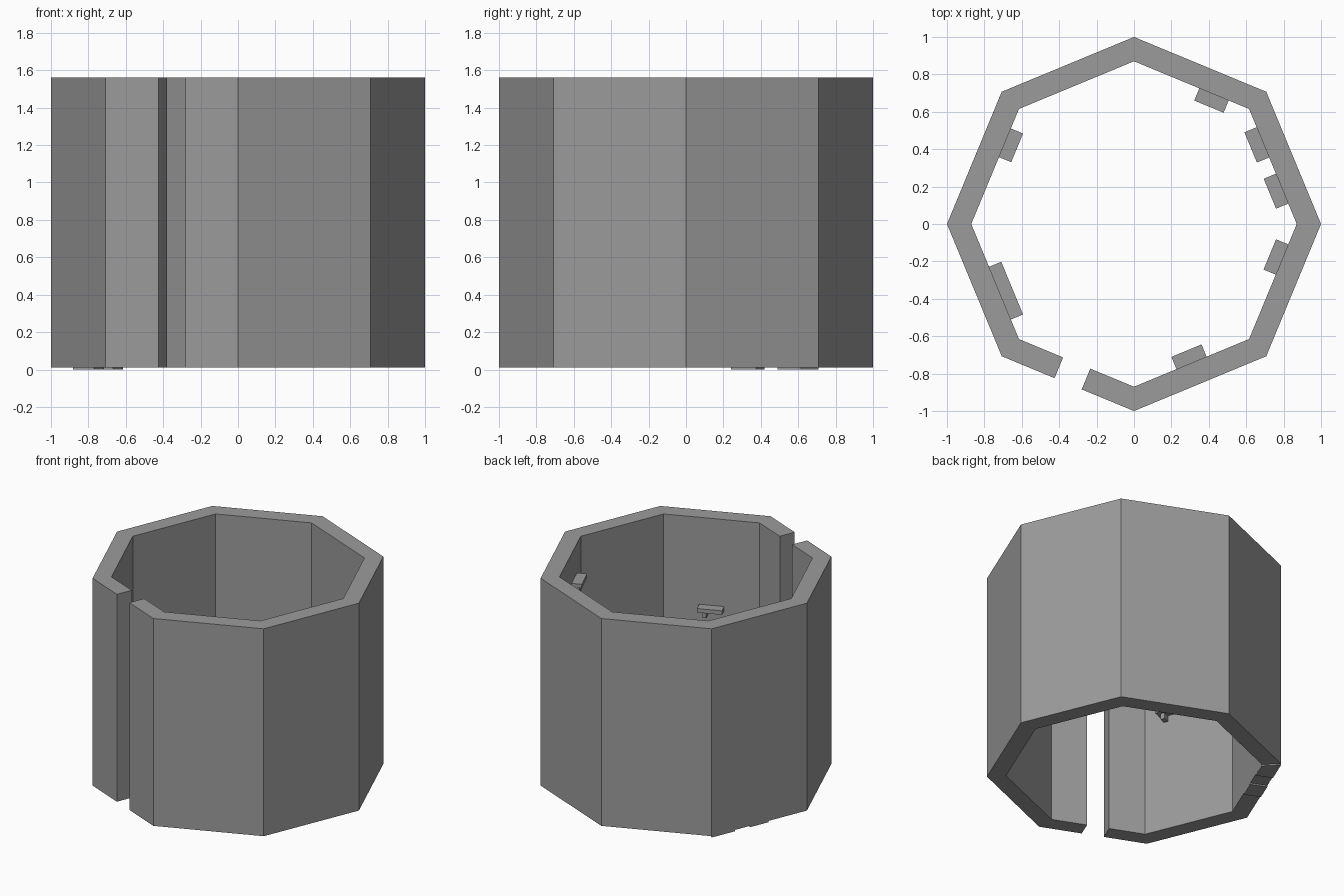
import bpy, bmesh
from math import radians, cos, sin
from mathutils import Vector

cube = bpy.data.objects.get("Cube")
if cube:
    bpy.data.objects.remove(cube, do_unlink=True)

stone = bpy.data.materials.new("stone_grey")
stone.use_nodes = True
GREY = (0.33, 0.33, 0.33, 1)
stone.diffuse_color = GREY
stone.node_tree.nodes["Principled BSDF"].inputs["Base Color"].default_value = GREY

OUTER, INNER = 0.924, 0.804      # distance of the wall faces from the centre
BASE, TOP = 0.01, 1.56


def on_side(angle, along, out):
    """Point on the octagon side facing the given angle."""
    a = radians(angle)
    return Vector((cos(a) * out - sin(a) * along, sin(a) * out + cos(a) * along))


def prism(name, outline, z0, z1):
    """Extrude a flat outline from z0 to z1."""
    bm = bmesh.new()
    face = bm.faces.new([bm.verts.new((p.x, p.y, z0)) for p in outline])
    up = bmesh.ops.extrude_face_region(bm, geom=[face])["geom"]
    bmesh.ops.translate(bm, vec=(0, 0, z1 - z0),
                        verts=[v for v in up if isinstance(v, bmesh.types.BMVert)])
    bmesh.ops.recalc_face_normals(bm, faces=bm.faces)
    mesh = bpy.data.meshes.new(name)
    bm.to_mesh(mesh)
    bm.free()
    mesh.materials.append(stone)
    obj = bpy.data.objects.new(name, mesh)
    bpy.context.collection.objects.link(obj)
    return obj


def block(name, angle, s0, s1, n0, n1, z0, z1):
    prism(name, [on_side(angle, s, n) for s, n in
                 ((s0, n0), (s1, n0), (s1, n1), (s0, n1))], z0, z1)


# Octagonal wall, open at a narrow full-height slot
SLOT_SIDE, SLOT = 247.5, (-0.077, 0.08)


def ring(radius, out):
    corners = [Vector((cos(radians(270 + 45 * k)), sin(radians(270 + 45 * k)))) * radius
               for k in range(8)]
    return ([on_side(SLOT_SIDE, SLOT[1], out)] + corners
            + [on_side(SLOT_SIDE, SLOT[0], out)])


prism("octagonal_wall", ring(1, OUTER) + ring(0.87, INNER)[::-1], BASE, TOP)

# Small shelves on the inner faces: side angle, start, end, top height
shelves = [
    (-67.5, -0.087, 0.087, 0.91),
    (-22.5, 0.04, 0.215, 0.91),
    (22.5, -0.215, -0.042, 1.34),
    (22.5, 0.052, 0.227, 0.91),
    (67.5, -0.215, -0.045, 0.91),
    (157.5, -0.22, -0.054, 0.8),
    (202.5, -0.085, 0.22, 0.92),
]
for i, (angle, s0, s1, z) in enumerate(shelves, 1):
    block(f"shelf_{i}", angle, s0, s1, 0.733, INNER, z - 0.03, z)
    block(f"shelf_bracket_{i}", angle, s1 - 0.06, s1 - 0.03, 0.755, INNER, z - 0.075, z - 0.03)

# Thin footings under one side of the wall
block("footing_middle", 157.5, -0.072, 0.074, INNER, OUTER, 0, BASE)
prism("footing_corner", [on_side(157.5, s, n) for s, n in
                         ((-0.197, INNER), (-0.197, OUTER), (-0.383, OUTER), (-0.333, INNER))],
      0, BASE)
